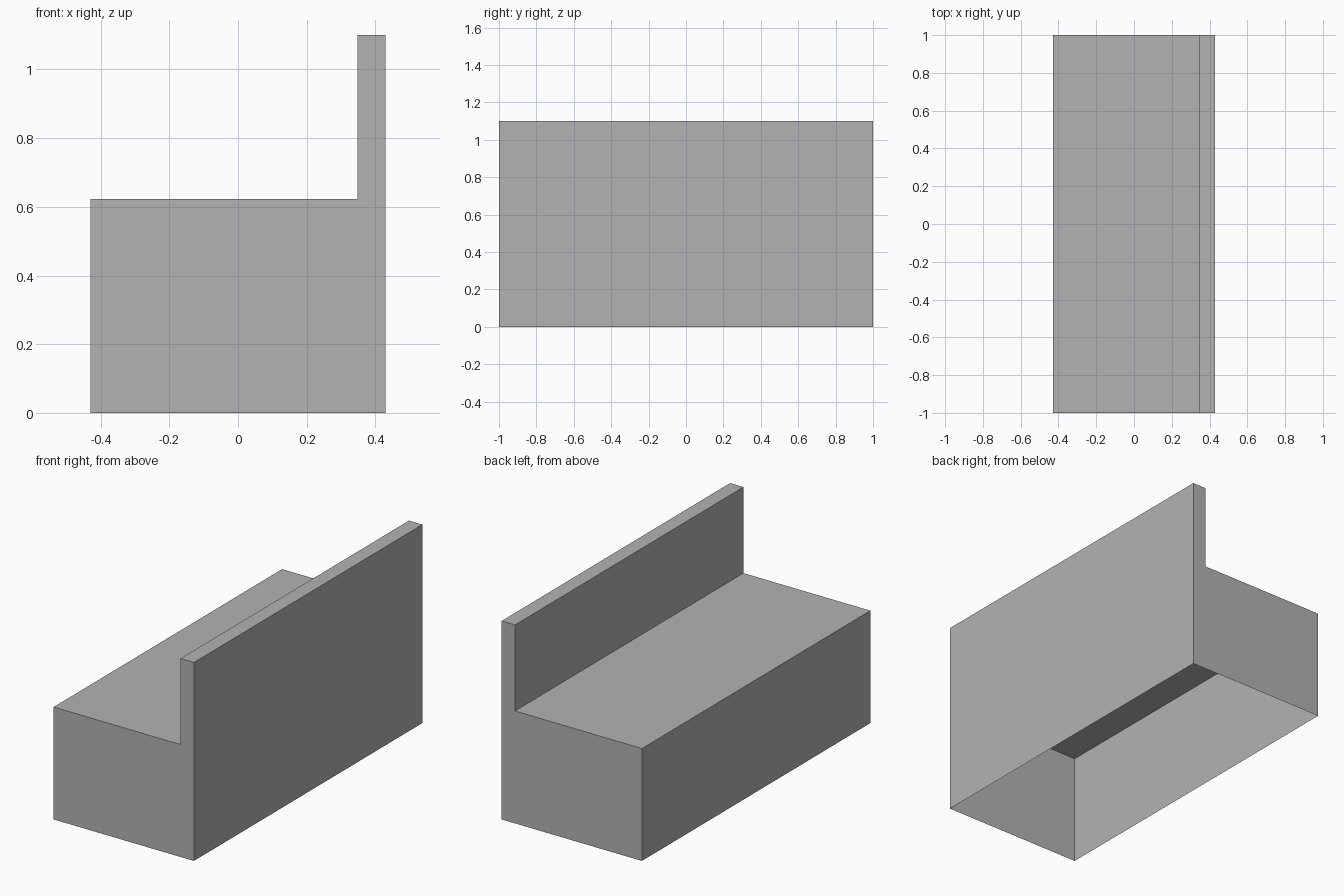
import bpy
import bmesh

cube = bpy.data.objects.get("Cube")
if cube:
    bpy.data.objects.remove(cube, do_unlink=True)

HALF_WIDTH, HALF_LENGTH = 0.43, 1.0
SEAT_HEIGHT, BACK_HEIGHT = 0.623, 1.10
BACK_INNER = 0.348

# Single plain grey
grey = bpy.data.materials.new("plain_grey")
grey.use_nodes = True
colour = (0.45, 0.45, 0.45, 1)
grey.diffuse_color = colour
grey.node_tree.nodes["Principled BSDF"].inputs["Base Color"].default_value = colour

# L-shaped end profile, ordered anticlockwise from the front
profile = [
    (-HALF_WIDTH, 0),
    (HALF_WIDTH, 0),
    (HALF_WIDTH, BACK_HEIGHT),
    (BACK_INNER, BACK_HEIGHT),
    (BACK_INNER, SEAT_HEIGHT),
    (-HALF_WIDTH, SEAT_HEIGHT),
]

# Hollow bench shell: the two ends and the walls between, open underneath
bm = bmesh.new()
front = [bm.verts.new((x, -HALF_LENGTH, z)) for x, z in profile]
rear = [bm.verts.new((x, HALF_LENGTH, z)) for x, z in profile]
bm.faces.new(front)
bm.faces.new(rear[::-1])
for i in range(1, len(profile)):
    j = (i + 1) % len(profile)
    bm.faces.new((front[j], front[i], rear[i], rear[j]))

mesh = bpy.data.meshes.new("bench_shell")
bm.to_mesh(mesh)
bm.free()
mesh.materials.append(grey)
bench = bpy.data.objects.new("bench_shell", mesh)
bpy.context.collection.objects.link(bench)
